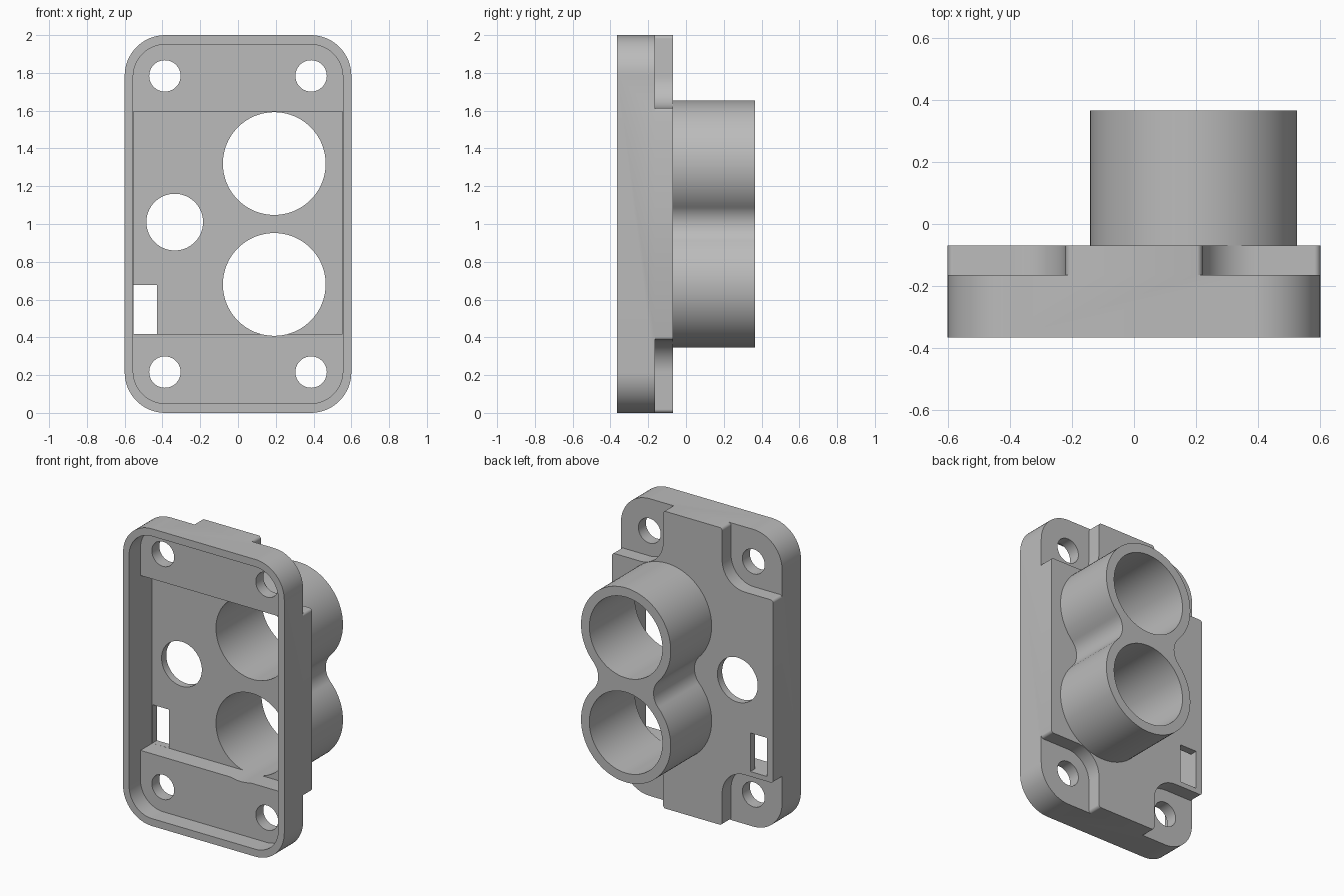
import bpy, bmesh, math
from mathutils import Vector

if "Cube" in bpy.data.objects:
    bpy.data.objects.remove(bpy.data.objects["Cube"], do_unlink=True)

# Single grey material
grey = bpy.data.materials.new("plain grey")
grey.use_nodes = True
grey.diffuse_color = (0.5, 0.5, 0.5, 1)
grey.node_tree.nodes["Principled BSDF"].inputs["Base Color"].default_value = (0.5, 0.5, 0.5, 1)


def arc(cx, cz, r, a0, a1, n=24):
    """Points on an arc, both ends included."""
    return [(cx + r * math.cos(a0 + (a1 - a0) * i / n),
             cz + r * math.sin(a0 + (a1 - a0) * i / n)) for i in range(n + 1)]


def circle(cx, cz, r, n=96):
    return arc(cx, cz, r, 0, math.tau, n)[:-1]


def rounded(corners, n=16):
    """Outline with each (x, z, radius) right-angled corner filleted."""
    pts = []
    for i, (x, z, r) in enumerate(corners):
        p = Vector((x, z))
        if r == 0:
            pts.append((x, z))
            continue
        u = (Vector(corners[i - 1][:2]) - p).normalized()
        v = (Vector(corners[(i + 1) % len(corners)][:2]) - p).normalized()
        c = p + (u + v) * r
        for k in range(n + 1):
            a = math.pi / 2 * k / n
            pts.append(tuple(c - v * r * math.cos(a) - u * r * math.sin(a)))
    return pts


def rect(x0, x1, z0, z1, r=0):
    return rounded([(x0, z0, r), (x1, z0, r), (x1, z1, r), (x0, z1, r)])


def prism(name, outline, y0, y1):
    """Extrude an (x, z) outline from y0 to y1."""
    bm = bmesh.new()
    face = bm.faces.new([bm.verts.new((x, y0, z)) for x, z in outline])
    out = bmesh.ops.extrude_face_region(bm, geom=[face])["geom"]
    bmesh.ops.translate(bm, vec=(0, y1 - y0, 0),
                        verts=[g for g in out if isinstance(g, bmesh.types.BMVert)])
    bmesh.ops.recalc_face_normals(bm, faces=bm.faces)
    mesh = bpy.data.meshes.new(name)
    bm.to_mesh(mesh)
    bm.free()
    mesh.materials.append(grey)
    obj = bpy.data.objects.new(name, mesh)
    bpy.context.collection.objects.link(obj)
    return obj


def combine(target, tool, operation):
    """Apply a boolean and discard the tool."""
    mod = target.modifiers.new("boolean", "BOOLEAN")
    mod.operation, mod.solver, mod.object = operation, "EXACT", tool
    tool.hide_render = True
    bpy.context.view_layer.update()
    graph = bpy.context.evaluated_depsgraph_get()
    mesh = bpy.data.meshes.new_from_object(target.evaluated_get(graph))
    target.modifiers.clear()
    target.data = mesh
    bpy.data.objects.remove(tool, do_unlink=True)


FRONT, LEDGE, BACK, END = -0.365, -0.165, -0.07, 0.365
SHALLOW, DEEP = -0.245, -0.12

# Plate with large rounded corners
plate = prism("housing_plate", rect(-0.6, 0.6, 0, 2, 0.215), FRONT, BACK)

# Rounded recesses round the four corner screws, on the back
notch = rounded([(0.22, 0.615, 0.17), (0.22, 1.0005, 0.02), (0.1, 1.0005, 0), (0.1, 1.1, 0),
                 (0.7, 1.1, 0), (0.7, 0.5, 0), (0.6005, 0.5, 0), (0.6005, 0.615, 0.02)])
for sx in (-1, 1):
    for sz in (-1, 1):
        combine(plate, prism("notch", [(sx * x, 1 + sz * z) for x, z in notch], LEDGE, 0.1),
                "DIFFERENCE")

# Twin tube boss with filleted waist
CX, CZ, HALF, OUTER, FILLET = 0.192, 1.0, 0.32, 0.334, 0.13
d = math.sqrt((OUTER + FILLET) ** 2 - HALF ** 2)
t = math.atan2(HALF, d)
boss = (arc(CX, CZ + HALF, OUTER, -t, math.pi + t, 64)[:-1]
        + arc(CX - d, CZ, FILLET, t, -t)[:-1]
        + arc(CX, CZ - HALF, OUTER, math.pi - t, math.tau + t, 64)[:-1]
        + arc(CX + d, CZ, FILLET, math.pi + t, math.pi - t)[:-1])
combine(plate, prism("boss", boss, BACK - 0.01, END), "UNION")

# Front pocket: shallow over the whole face, deep in the middle
cuts = [(rect(-0.555, 0.555, 0.05, 1.95, 0.17), -0.5, SHALLOW),
        (rect(-0.5545, 0.5545, 0.418, 1.595), SHALLOW - 0.02, DEEP)]
# Tube bores, side hole and slot
cuts += [(circle(CX, CZ + s * HALF, 0.272), -0.5, 0.5) for s in (-1, 1)]
cuts += [(circle(-0.335, 1.01, 0.15), -0.5, 0.2),
         (rect(-0.554, -0.43, 0.4185, 0.678), SHALLOW - 0.01, 0.2)]
# Corner screw holes
cuts += [(circle(sx * 0.387, 1 + sz * 0.784, 0.083, 64), -0.5, 0.2)
         for sx in (-1, 1) for sz in (-1, 1)]
for outline, y0, y1 in cuts:
    combine(plate, prism("cutter", outline, y0, y1), "DIFFERENCE")

# Smooth curved walls, keep edges sharp
bpy.ops.object.select_all(action="DESELECT")
plate.select_set(True)
bpy.context.view_layer.objects.active = plate
bpy.ops.object.shade_smooth_by_angle(angle=math.radians(30))
